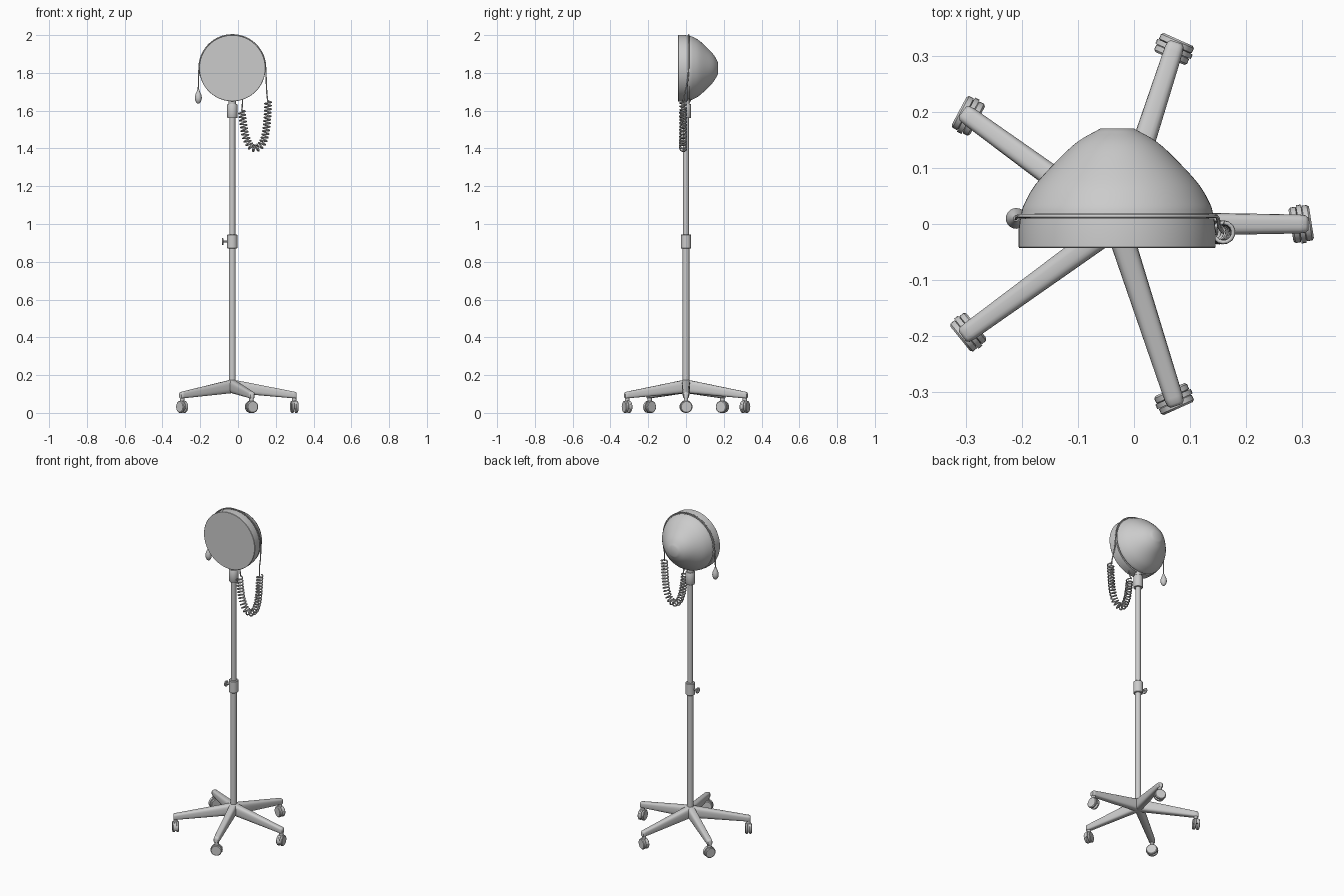
import bpy, bmesh
from math import sin, cos, pi, radians, copysign
from mathutils import Vector, Matrix

if "Cube" in bpy.data.objects:
    bpy.data.objects.remove(bpy.data.objects["Cube"])

CX = -0.03            # pole axis
HZ = 1.825            # head centre height
MY = Matrix.Rotation(radians(-90), 4, 'X')   # local z -> +y
MX = Matrix.Rotation(radians(90), 4, 'Y')    # local z -> +x


def loft(name, rings, matrix=Matrix(), angle=35, closed=False):
    """Skin a list of equal-length point rings, capping the ends."""
    bm = bmesh.new()
    vs = [[bm.verts.new(matrix @ Vector(p)) for p in ring] for ring in rings]
    n = len(vs[0])
    pairs = list(zip(vs, vs[1:])) + ([(vs[-1], vs[0])] if closed else [])
    for a, b in pairs:
        for i in range(n):
            j = (i + 1) % n
            bm.faces.new((a[i], a[j], b[j], b[i]))
    if not closed:
        bm.faces.new(vs[0][::-1])
        bm.faces.new(vs[-1])
    bmesh.ops.recalc_face_normals(bm, faces=bm.faces[:])
    me = bpy.data.meshes.new(name)
    bm.to_mesh(me)
    bm.free()
    ob = bpy.data.objects.new(name, me)
    bpy.context.collection.objects.link(ob)
    bpy.ops.object.select_all(action='DESELECT')
    ob.select_set(True)
    bpy.context.view_layer.objects.active = ob
    bpy.ops.object.shade_smooth_by_angle(angle=radians(angle))
    return ob


def lathe(name, profile, loc=(0, 0, 0), rot=Matrix(), n=32, angle=35):
    """Revolve (radius, height) points about the local z axis."""
    rings = [[(r * cos(2 * pi * i / n), r * sin(2 * pi * i / n), h) for i in range(n)]
             for r, h in profile]
    return loft(name, rings, Matrix.Translation(loc) @ rot, angle)


def tube(name, pts, radius, n=6):
    """Round tube through a dense list of points."""
    rings, side = [], None
    for i, p in enumerate(pts):
        t = (pts[min(i + 1, len(pts) - 1)] - pts[max(i - 1, 0)]).normalized()
        side = t.orthogonal() if side is None else side - t * side.dot(t)
        side.normalize()
        up = t.cross(side)
        rings.append([p + radius * (cos(2 * pi * k / n) * side + sin(2 * pi * k / n) * up)
                      for k in range(n)])
    return loft(name, rings, angle=70)


def smooth_path(pts, steps):
    """Catmull-Rom sampling of control points."""
    p = [Vector(q) for q in pts]
    p = [2 * p[0] - p[1]] + p + [2 * p[-1] - p[-2]]
    out = []
    for a, b, c, d in zip(p, p[1:], p[2:], p[3:]):
        for s in range(steps):
            t = s / steps
            out.append(0.5 * (2 * b + (c - a) * t + (2 * a - 5 * b + 4 * c - d) * t * t
                              + (3 * b - a - 3 * c + d) * t ** 3))
    return out + [p[-2]]


# Pole with its two collars
lathe("lower_pole", [(0.018, 0.11), (0.018, 0.88)], (CX, 0, 0))
lathe("upper_pole", [(0.0155, 0.86), (0.0155, 1.69)], (CX, 0, 0))
lathe("height_collar", [(0.024, 0.87), (0.027, 0.873), (0.027, 0.942), (0.024, 0.945)], (CX, 0, 0))
lathe("top_collar", [(0.025, 1.56), (0.027, 1.563), (0.027, 1.632), (0.025, 1.635)], (CX, 0, 0))
lathe("head_neck", [(0.019, 1.63), (0.019, 1.70)], (CX, 0, 0))

# Clamp screw on the height collar
lathe("clamp_screw", [(0.005, -0.05), (0.005, -0.01)], (CX, 0, 0.907), MX, 12)
lathe("clamp_knob", [(0.016, -0.055), (0.018, -0.053), (0.018, -0.049), (0.016, -0.047)],
      (CX, 0, 0.907), MX, 20)

# Gauge head: front drum, groove core and rear dome
head = (CX, 0, HZ)
lathe("gauge_drum", [(0.174, -0.043), (0.1755, -0.041), (0.1755, -0.01), (0.173, 0.010)], head, MY, 64)
lathe("groove_core", [(0.164, 0.0), (0.164, 0.03)], head, MY, 64)
dome = smooth_path([(0.171, 0.018, 0), (0.166, 0.035, 0), (0.146, 0.07, 0), (0.107, 0.113, 0),
                    (0.07, 0.147, 0), (0.03, 0.17, 0)], 4)
lathe("rear_dome", [(p.x, p.y) for p in dome], head, MY, 64)

# Cable wrapped over the head, hanging on both sides
arc = [(CX + 0.1765 * cos(a), 0.014, HZ + 0.1765 * sin(a))
       for a in [radians(180 - 12 * i) for i in range(16)]]
tube("head_cable", smooth_path([(-0.21, 0.01, 1.70), (-0.209, 0.011, 1.77)] + arc
     + [(0.15, 0.008, 1.75), (0.152, -0.005, 1.70), (0.158, -0.014, 1.645)], 4), 0.0035)

# Squeeze bulb
lathe("squeeze_bulb", [(0.004, 1.637), (0.011, 1.643), (0.017, 1.656), (0.0185, 1.669),
      (0.015, 1.687), (0.008, 1.702), (0.005, 1.712)], (-0.21, 0.01, 0), n=20, angle=60)

# Coiled hose hanging in a loop
axis = smooth_path([(0.16, -0.015, 1.65), (0.156, -0.015, 1.57), (0.148, -0.015, 1.49),
                    (0.13, -0.015, 1.43), (0.1, -0.015, 1.402), (0.067, -0.015, 1.412),
                    (0.042, -0.015, 1.46), (0.028, -0.015, 1.53), (0.02, -0.015, 1.60)], 60)
lengths = [0.0]
for a, b in zip(axis, axis[1:]):
    lengths.append(lengths[-1] + (b - a).length)
TURNS, coil = 27, []
for i, p in enumerate(axis):
    t = (axis[min(i + 1, len(axis) - 1)] - axis[max(i - 1, 0)]).normalized()
    y = Vector((0, 1, 0))
    a = 2 * pi * TURNS * lengths[i] / lengths[-1]
    coil.append(p + 0.0175 * (cos(a) * y + sin(a) * t.cross(y)))
tube("coiled_hose", coil, 0.004)
tube("hose_riser", smooth_path([coil[-1], (0.022, -0.008, 1.62), (0.024, -0.014, 1.65),
                                (0.024, -0.014, 1.69)], 6), 0.0035)


def leg_ring(r, w, z0, z1, n=20):
    """Rounded-box cross-section of a leg at distance r."""
    pts = []
    for k in range(n):
        a = 2 * pi * (k + 0.5) / n
        c, s = (copysign(abs(f) ** 0.6, f) for f in (cos(a), sin(a)))
        pts.append((r, w / 2 * c, (z0 + z1) / 2 + (z1 - z0) / 2 * s))
    return pts


# Five tapered legs, each with a twin-wheel caster turned a little
for i, twist in enumerate([9, -6, 8, 3, 6]):
    turn = Matrix.Translation((CX, 0, 0)) @ Matrix.Rotation(radians(72 * i), 4, 'Z')
    loft(f"leg_{i + 1}", [leg_ring(0.0, 0.046, 0.105, 0.177), leg_ring(0.325, 0.034, 0.077, 0.113),
                          leg_ring(0.336, 0.031, 0.076, 0.111), leg_ring(0.341, 0.022, 0.079, 0.106)],
         turn, 45)
    cast = turn @ Matrix.Translation((0.328, 0, 0.032)) @ Matrix.Rotation(radians(twist), 4, 'Z')
    lathe(f"caster_stem_{i + 1}", [(0.012, 0.02), (0.012, 0.055)], rot=cast, n=16)
    for side in (-1, 1):
        lathe(f"caster_wheel_{i + 1}_{'inner' if side < 0 else 'outer'}",
              [(0.028, 0.004 * side), (0.032, 0.006 * side), (0.032, 0.015 * side),
               (0.028, 0.0185 * side)], rot=cast @ MX, n=28)
    # hood arching over the gap between the wheels
    hood = []
    for k in range(13):
        a = radians(-20 + 220 * k / 12)
        hood.append([(x, r * cos(a), r * sin(a)) for x, r in
                     ((-0.0045, 0.012), (0.0045, 0.012), (0.0045, 0.0345), (-0.0045, 0.0345))])
    loft(f"caster_hood_{i + 1}", hood, cast)
